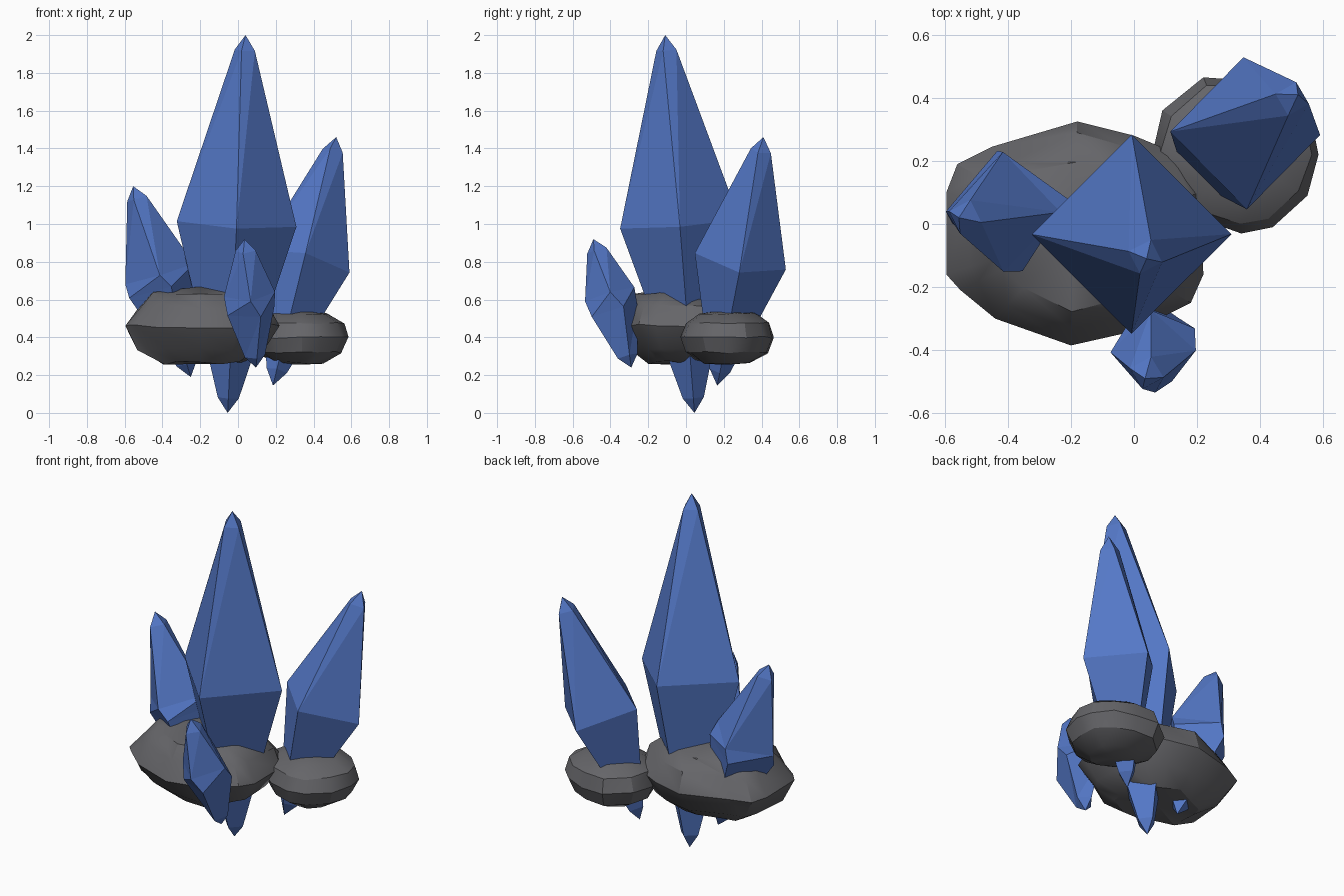
import bpy
import bmesh
import math
import random
from mathutils import Vector

if "Cube" in bpy.data.objects:
    bpy.data.objects.remove(bpy.data.objects["Cube"], do_unlink=True)


def make_material(name, rgb):
    mat = bpy.data.materials.new(name)
    mat.use_nodes = True
    mat.diffuse_color = (*rgb, 1)
    mat.node_tree.nodes["Principled BSDF"].inputs["Base Color"].default_value = (*rgb, 1)
    return mat


blue = make_material("crystal blue", (0.09, 0.19, 0.58))
grey = make_material("rock grey", (0.13, 0.13, 0.14))


def loft(name, rings, bottom, top, mat):
    """Skin a stack of equal rings and close it with a point at each end."""
    bm = bmesh.new()
    loops = [[bm.verts.new(p) for p in ring] for ring in rings]
    low, high = bm.verts.new(bottom), bm.verts.new(top)
    n = len(loops[0])
    for i in range(n):
        j = (i + 1) % n
        bm.faces.new((low, loops[0][j], loops[0][i]))
        bm.faces.new((high, loops[-1][i], loops[-1][j]))
        for a, b in zip(loops, loops[1:]):
            bm.faces.new((a[i], a[j], b[j]))
            bm.faces.new((a[i], b[j], b[i]))
    bmesh.ops.recalc_face_normals(bm, faces=bm.faces)
    mesh = bpy.data.meshes.new(name)
    bm.to_mesh(mesh)
    bm.free()
    obj = bpy.data.objects.new(name, mesh)
    obj.data.materials.append(mat)
    bpy.context.collection.objects.link(obj)
    return obj


def crystal(name, bottom, top, sections):
    """Four-sided spike; sections are (fraction of axis, radius, twist in degrees)."""
    bottom, top = Vector(bottom), Vector(top)
    turn = Vector((0, 0, 1)).rotation_difference(top - bottom)
    rings = []
    for t, radius, twist in sections:
        angles = [math.radians(twist + 90 * k) for k in range(4)]
        rings.append([bottom.lerp(top, t) + turn @ Vector((radius * math.cos(a), radius * math.sin(a), 0))
                      for a in angles])
    return loft(name, rings, bottom, top, blue)


def rock(name, outline, centre, levels, bottom, top, seed, rough):
    """Stack scaled copies of an outline; levels are (height, scale)."""
    rng = random.Random(seed)
    c = Vector(centre)
    rings = []
    for z, scale in levels:
        ring = []
        for p in outline:
            k = scale if scale == 1 else scale * (1 + rng.uniform(-rough, rough))
            q = c.lerp(Vector(p), k)
            ring.append((q.x, q.y, z + rng.uniform(-rough, rough) * 0.2))
        rings.append(ring)
    obj = loft(name, rings, (*centre, bottom), (*centre, top), grey)
    bpy.ops.object.select_all(action="DESELECT")
    obj.select_set(True)
    bpy.context.view_layer.objects.active = obj
    bpy.ops.object.shade_smooth_by_angle(angle=math.radians(30))
    return obj


# Crystals
crystal("centre_crystal", (-0.055, 0.045, 0), (0.04, -0.11, 2),
        [(0.04, 0.056, 0), (0.5, 0.317, 0), (0.96, 0.056, -18)])
crystal("back_left_crystal", (0.185, 0.165, 0.145), (0.52, 0.41, 1.46),
        [(0.06, 0.055, 0), (0.5, 0.245, 0), (0.945, 0.056, -15)])
crystal("right_crystal", (-0.25, 0.06, 0.19), (-0.555, 0.02, 1.2),
        [(0.07, 0.055, 0), (0.47, 0.195, 12), (0.54, 0.19, 0), (0.935, 0.056, -18)])
crystal("front_crystal", (0.095, -0.29, 0.24), (0.035, -0.49, 0.92),
        [(0.09, 0.055, 10), (0.44, 0.135, 22), (0.57, 0.136, 2), (0.91, 0.055, -15)])

# Rocks
rock("large_rock",
     [(-0.595, 0.1), (-0.56, 0.19), (-0.45, 0.245), (-0.18, 0.325), (0, 0.28), (0.12, 0.23),
      (0.21, 0.1), (0.22, -0.16), (0.18, -0.25), (0, -0.34), (-0.2, -0.385), (-0.44, -0.3),
      (-0.55, -0.21), (-0.595, -0.16)],
     (-0.19, -0.03),
     [(0.265, 0.52), (0.34, 0.8), (0.46, 1), (0.56, 0.86), (0.63, 0.66)],
     0.26, 0.67, 4, 0.06)
rock("small_rock",
     [(0.585, 0.22), (0.565, 0.32), (0.48, 0.41), (0.36, 0.455), (0.22, 0.465), (0.09, 0.36),
      (0.06, 0.23), (0.1, 0.1), (0.2, 0.02), (0.34, -0.03), (0.44, -0.01), (0.55, 0.09)],
     (0.32, 0.215),
     [(0.265, 0.5), (0.32, 0.87), (0.4, 1), (0.475, 0.9), (0.525, 0.6)],
     0.255, 0.545, 7, 0.03)
